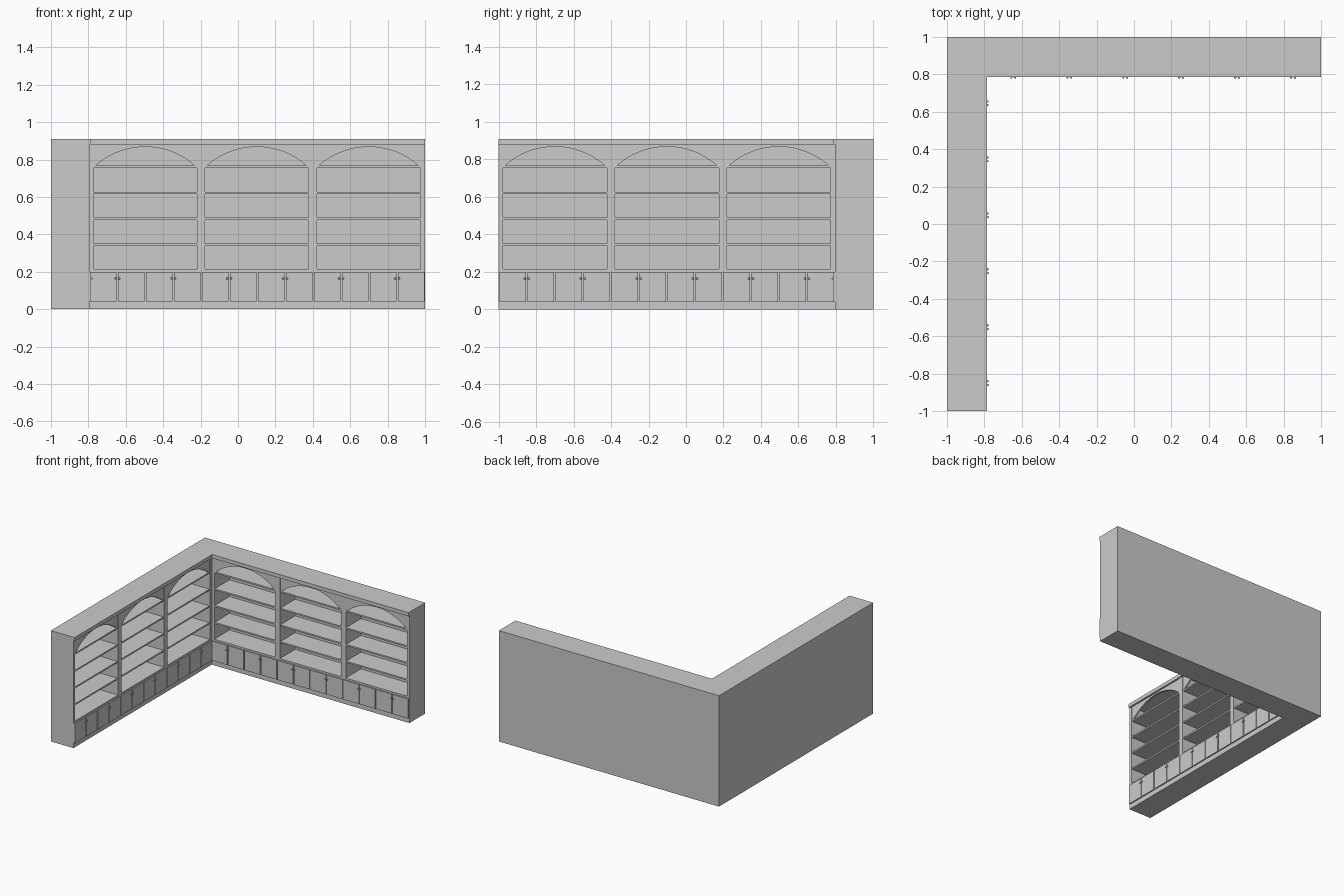
import bpy, bmesh, math
from mathutils import Matrix, Vector

if "Cube" in bpy.data.objects:
    bpy.data.objects.remove(bpy.data.objects["Cube"])

# Wings are mirror images across the line x = -y
REFLECT = Matrix(((0, -1, 0, 0), (-1, 0, 0, 0), (0, 0, 1, 0), (0, 0, 0, 1)))
CORNER, FRONT, TOP = -0.795, 0.205, 0.91
BAYS = [(-0.772, -0.22), (-0.176, 0.378), (0.422, 0.977)]


def finish(bm, name, mirror=True):
    """Make the back-wing object and its reflected twin on the left wing."""
    bmesh.ops.recalc_face_normals(bm, faces=bm.faces)
    for label in (("back", "left") if mirror else ("",)):
        if label == "left":
            bm.transform(REFLECT)
            bmesh.ops.reverse_faces(bm, faces=bm.faces)
        full = f"{label}_{name}" if label else name
        me = bpy.data.meshes.new(full)
        bm.to_mesh(me)
        bpy.context.collection.objects.link(bpy.data.objects.new(full, me))
    bm.free()


def box(bm, u0, u1, d0, d1, z0, z1):
    """Box on the back wing: u runs along x, d is distance from the back."""
    m = Matrix.Translation(((u0 + u1) / 2, 1 - (d0 + d1) / 2, (z0 + z1) / 2))
    m = m @ Matrix.Diagonal((u1 - u0, d1 - d0, z1 - z0, 1))
    bmesh.ops.create_cube(bm, size=1, matrix=m)


def boxes(name, items, mirror=True):
    bm = bmesh.new()
    for it in items:
        box(bm, *it)
    finish(bm, name, mirror)


# Carcass
boxes("corner_block", [(-1, CORNER, 0, FRONT, 0, TOP)], mirror=False)
boxes("base_cabinet", [(CORNER, 1, 0, FRONT, 0, 0.215)])
boxes("back_panel", [(CORNER, 1, 0, 0.008, 0.215, 0.88)])
boxes("top_crown", [(CORNER, 1, 0, 0.215, 0.88, TOP)])

# Uprights fill the spaces between the bays
edges = [CORNER] + [v for b in BAYS for v in b] + [1]
boxes("uprights", [(edges[i], edges[i + 1], 0.004, FRONT, 0.215, 0.88)
                   for i in range(0, len(edges), 2)])

# Shelves
boxes("shelves", [(a, b, 0.004, 0.2, z, z + 0.012)
                  for a, b in BAYS for z in (0.34, 0.478, 0.615, 0.755)])

# Arched valances: strips between the arc and the top rail, extruded in depth
bm = bmesh.new()
for a, b in BAYS:
    half, rise, n = (b - a) / 2 - 0.012, 0.1, 24
    r = (half ** 2 + rise ** 2) / (2 * rise)
    ang = math.asin(half / r)
    pts = [(a, 0.767)]
    for i in range(n + 1):
        t = -ang + 2 * ang * i / n
        pts.append(((a + b) / 2 + r * math.sin(t), 0.868 - r + r * math.cos(t)))
    pts.append((b, 0.767))
    low = [bm.verts.new((u, 1 - 0.2, z)) for u, z in pts]
    high = [bm.verts.new((u, 1 - 0.2, 0.88)) for u, z in pts]
    faces = [bm.faces.new((low[i], low[i + 1], high[i + 1], high[i]))
             for i in range(len(pts) - 1)]
    ext = bmesh.ops.extrude_face_region(bm, geom=faces, use_keep_orig=True)
    moved = [v for v in ext["geom"] if isinstance(v, bmesh.types.BMVert)]
    bmesh.ops.translate(bm, verts=moved, vec=Vector((0, 0.014, 0)))
finish(bm, "arched_valances")

# Twelve flat doors per wing
pitch = (1 - CORNER) / 12
boxes("doors", [(CORNER + i * pitch + 0.004, CORNER + (i + 1) * pitch - 0.004,
                 FRONT, 0.215, 0.04, 0.2) for i in range(12)])

# Paired knobs beside each meeting gap
bm = bmesh.new()
for i in range(1, 12, 2):
    for s in (-1, 1):
        c = (CORNER + i * pitch + s * 0.01, 0.783, 0.165)
        bmesh.ops.create_uvsphere(bm, u_segments=12, v_segments=8, radius=0.006,
                                  matrix=Matrix.Translation(c))
for f in bm.faces:
    f.smooth = True
finish(bm, "door_knobs")
